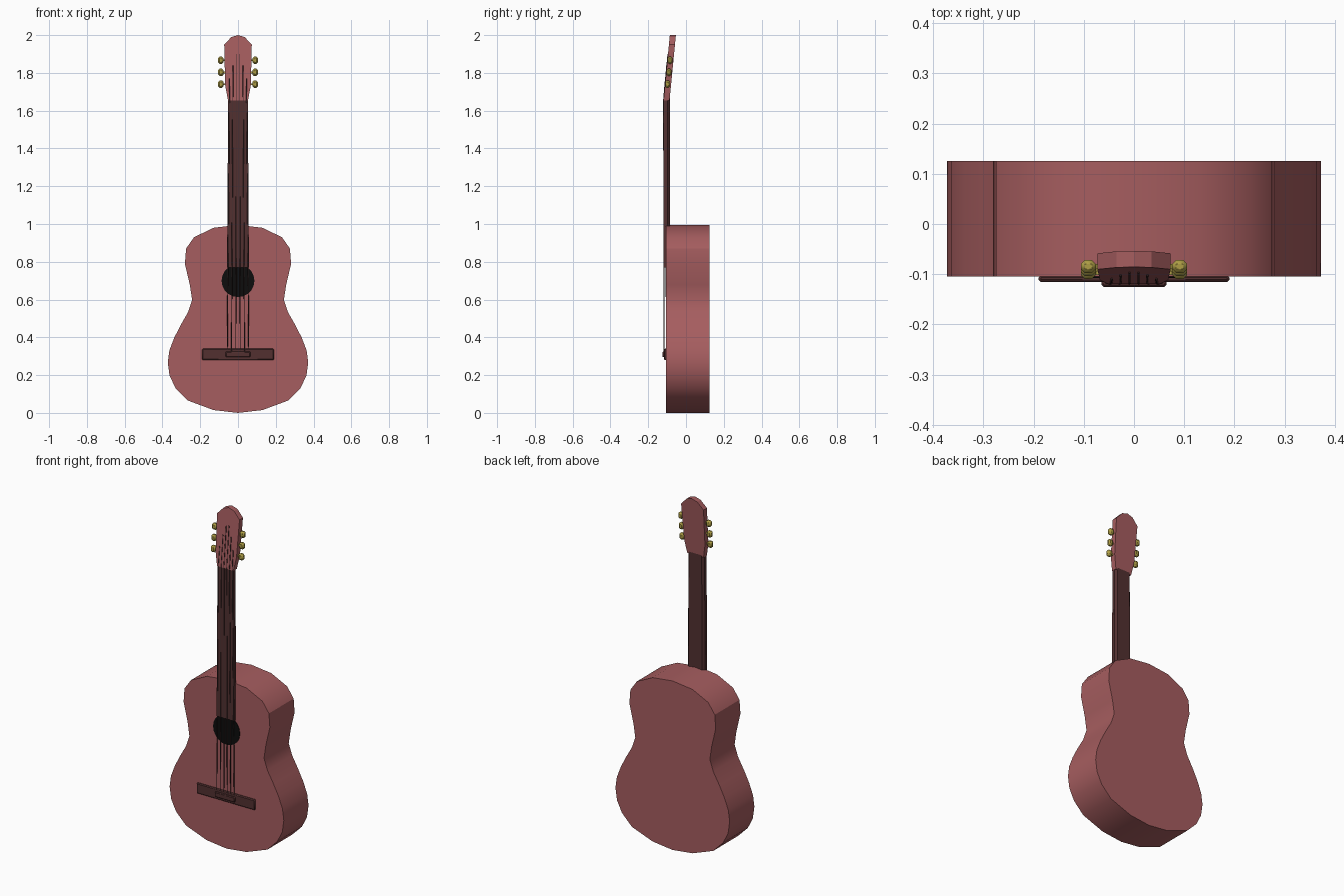
import bpy, bmesh, math
from mathutils import Matrix

if "Cube" in bpy.data.objects:
    bpy.data.objects.remove(bpy.data.objects["Cube"])


def material(name, rgb):
    m = bpy.data.materials.new(name)
    m.diffuse_color = (*rgb, 1)
    m.use_nodes = True
    m.node_tree.nodes["Principled BSDF"].inputs["Base Color"].default_value = m.diffuse_color
    return m


WOOD = material("rose_wood", (0.38, 0.11, 0.115))
DARK = material("dark_wood", (0.085, 0.03, 0.03))
BLACK = material("black", (0.004, 0.004, 0.004))
BRASS = material("brass", (0.42, 0.34, 0.06))
STEEL = material("string", (0.06, 0.03, 0.03))


def finish(name, bm, mat, bevel=0, smooth=30):
    bmesh.ops.recalc_face_normals(bm, faces=bm.faces)
    me = bpy.data.meshes.new(name)
    bm.to_mesh(me)
    bm.free()
    ob = bpy.data.objects.new(name, me)
    bpy.context.collection.objects.link(ob)
    me.materials.append(mat)
    if bevel:
        b = ob.modifiers.new("bevel", 'BEVEL')
        b.width, b.segments = bevel, 1
    if smooth:
        bpy.context.view_layer.objects.active = ob
        ob.select_set(True)
        bpy.ops.object.shade_smooth_by_angle(angle=math.radians(smooth))
        ob.select_set(False)
    return ob


def prism(half, y0, y1, tilt=0, z_ref=0):
    """Mirror a half outline in x/z, extrude along y, optionally lean back."""
    pts = half + [(-x, z) for x, z in reversed(half) if x > 0]
    bm = bmesh.new()
    a = [bm.verts.new((x, y0 + (z - z_ref) * tilt, z)) for x, z in pts]
    b = [bm.verts.new((x, y1 + (z - z_ref) * tilt, z)) for x, z in pts]
    bm.faces.new(a)
    bm.faces.new(b[::-1])
    n = len(pts)
    for i in range(n):
        j = (i + 1) % n
        bm.faces.new((a[i], b[i], b[j], a[j]))
    return bm


def box(center, size):
    bm = bmesh.new()
    bmesh.ops.create_cube(bm, size=1, matrix=Matrix.Translation(center) @ Matrix.Diagonal((*size, 1)))
    return bm


# Hourglass body
BODY = [(0, 0.005), (0.13, 0.02), (0.265, 0.07), (0.33, 0.135), (0.362, 0.2),
        (0.372, 0.27), (0.363, 0.335), (0.338, 0.4), (0.305, 0.465), (0.265, 0.535),
        (0.243, 0.6), (0.255, 0.68), (0.281, 0.79), (0.275, 0.87),
        (0.233, 0.93), (0.13, 0.98), (0, 0.995)]
body = prism([(x, (z - 0.005) * 0.995 / 0.99) for x, z in BODY], -0.105, 0.125)
finish("body", body, WOOD)

# Sound hole disc
hole = bmesh.new()
bmesh.ops.create_cone(hole, cap_ends=True, segments=20, radius1=0.087, radius2=0.087, depth=0.006,
                      matrix=Matrix.Translation((0, -0.105, 0.7)) @ Matrix.Rotation(math.pi / 2, 4, 'X'))
finish("sound_hole", hole, BLACK)

# Tapered neck with chamfered back edges, and the fingerboard over the body
neck = bmesh.new()
rings = []
for z, w in ((0.97, 0.056), (1.665, 0.052)):
    section = [(-w, -0.116), (w, -0.116), (w, -0.098), (w * 0.8, -0.086),
               (-w * 0.8, -0.086), (-w, -0.098)]
    rings.append([neck.verts.new((x, y, z)) for x, y in section])
for r in rings:
    neck.faces.new(r)
for i in range(6):
    j = (i + 1) % 6
    neck.faces.new((rings[0][i], rings[0][j], rings[1][j], rings[1][i]))
finish("neck", neck, DARK)
finish("fingerboard", prism([(0.058, 0.77), (0.052, 1.66)], -0.1165, -0.1), DARK)

# Leaning headstock
TILT = 0.097
finish("headstock", prism([(0.053, 1.655), (0.068, 1.735), (0.073, 1.95), (0.035, 1.99), (0, 2.0)],
                          -0.119, -0.087, TILT, 1.655), WOOD)

# Bridge and saddle
finish("bridge", box((0, -0.109, 0.31), (0.38, 0.014, 0.062)), DARK, 0.005)
finish("bridge_saddle", box((0, -0.1165, 0.31), (0.13, 0.017, 0.03)), DARK, 0.004)

# Tuning pegs: shaft and rounded button on each side
for side, label in ((-1, "left"), (1, "right")):
    for k, z in enumerate((1.74, 1.803, 1.867)):
        y = -0.105 + (z - 1.655) * TILT
        finish(f"peg_button_{label}_{k + 1}", box((side * 0.091, y, z), (0.03, 0.026, 0.038)), BRASS, 0.008)
        finish(f"peg_shaft_{label}_{k + 1}", box((side * 0.07, y, z), (0.03, 0.01, 0.01)), BRASS)

# Six strings from bridge over the nut to the headstock
for i in range(6):
    t = (i - 2.5) / 2.5
    end = (1.9, 1.84, 1.77)[int(abs(i - 2.5))]
    cu = bpy.data.curves.new(f"string_{i + 1}", 'CURVE')
    cu.dimensions = '3D'
    cu.bevel_depth, cu.bevel_resolution, cu.use_fill_caps = 0.0025, 0, True
    sp = cu.splines.new('POLY')
    path = [(0.057 * t, -0.116, 0.315), (0.046 * t, -0.1185, 1.655),
            (0.044 * t, -0.12 + (end - 1.655) * TILT, end)]
    sp.points.add(2)
    for p, co in zip(sp.points, path):
        p.co = (*co, 1)
    cu.materials.append(STEEL)
    bpy.context.collection.objects.link(bpy.data.objects.new(f"string_{i + 1}", cu))
